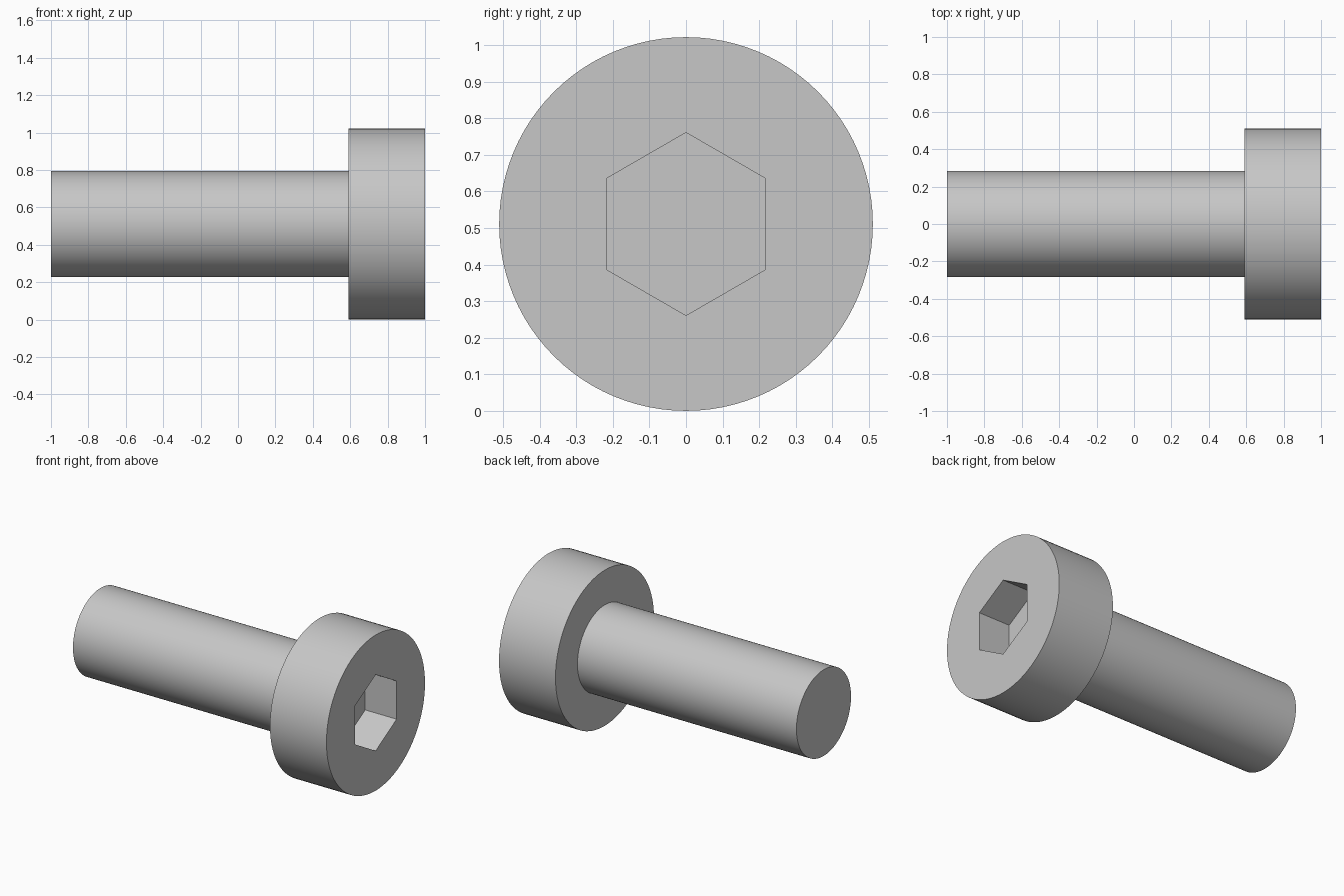
import bpy, bmesh
from math import cos, pi, sin

cube = bpy.data.objects.get("Cube")
if cube:
    bpy.data.objects.remove(cube, do_unlink=True)

SEGMENTS = 96          # multiple of six, so the socket corners are exact
HEAD_R, SHANK_R, SOCKET_R = 0.511, 0.283, 0.25
TAIL_X, SHOULDER_X, FACE_X = -1.0, 0.59, 1.0
SOCKET_DEPTH = 0.228


def round_radius(r):
    return lambda a: r


def hex_radius(r):
    # distance to a hexagon's side, with corners at every sixth of a turn
    return lambda a: r * cos(pi / 6) / cos(a % (pi / 3) - pi / 6)


def add_ring(bm, x, radius):
    verts = []
    for i in range(SEGMENTS):
        a = 2 * pi * i / SEGMENTS
        r = radius(a)
        verts.append(bm.verts.new((x, r * sin(a), HEAD_R + r * cos(a))))
    return verts


# Steel
steel = bpy.data.materials.new("grey_steel")
steel.use_nodes = True
colour = (0.57, 0.57, 0.57, 1)
steel.diffuse_color = colour
steel.node_tree.nodes["Principled BSDF"].inputs["Base Color"].default_value = colour

# Profile from the shank tip, over the head, into the hexagonal socket
profile = [
    (TAIL_X, round_radius(SHANK_R)),
    (SHOULDER_X, round_radius(SHANK_R)),
    (SHOULDER_X, round_radius(HEAD_R)),
    (FACE_X, round_radius(HEAD_R)),
    (FACE_X, hex_radius(SOCKET_R)),
    (FACE_X - SOCKET_DEPTH, hex_radius(SOCKET_R)),
]

bm = bmesh.new()
rings = [add_ring(bm, x, radius) for x, radius in profile]
for a, b in zip(rings, rings[1:]):
    for i in range(SEGMENTS):
        j = (i + 1) % SEGMENTS
        bm.faces.new((a[i], a[j], b[j], b[i]))
bm.faces.new(rings[0])     # shank tip
bm.faces.new(rings[-1])    # socket floor
bmesh.ops.recalc_face_normals(bm, faces=bm.faces)

mesh = bpy.data.meshes.new("socket_head_bolt")
bm.to_mesh(mesh)
bm.free()
mesh.materials.append(steel)
bolt = bpy.data.objects.new("socket_head_bolt", mesh)
bpy.context.collection.objects.link(bolt)

# Smooth round sides, crisp rims and socket corners
bpy.ops.object.select_all(action="DESELECT")
bolt.select_set(True)
bpy.context.view_layer.objects.active = bolt
bpy.ops.object.shade_smooth_by_angle(angle=pi / 6)
